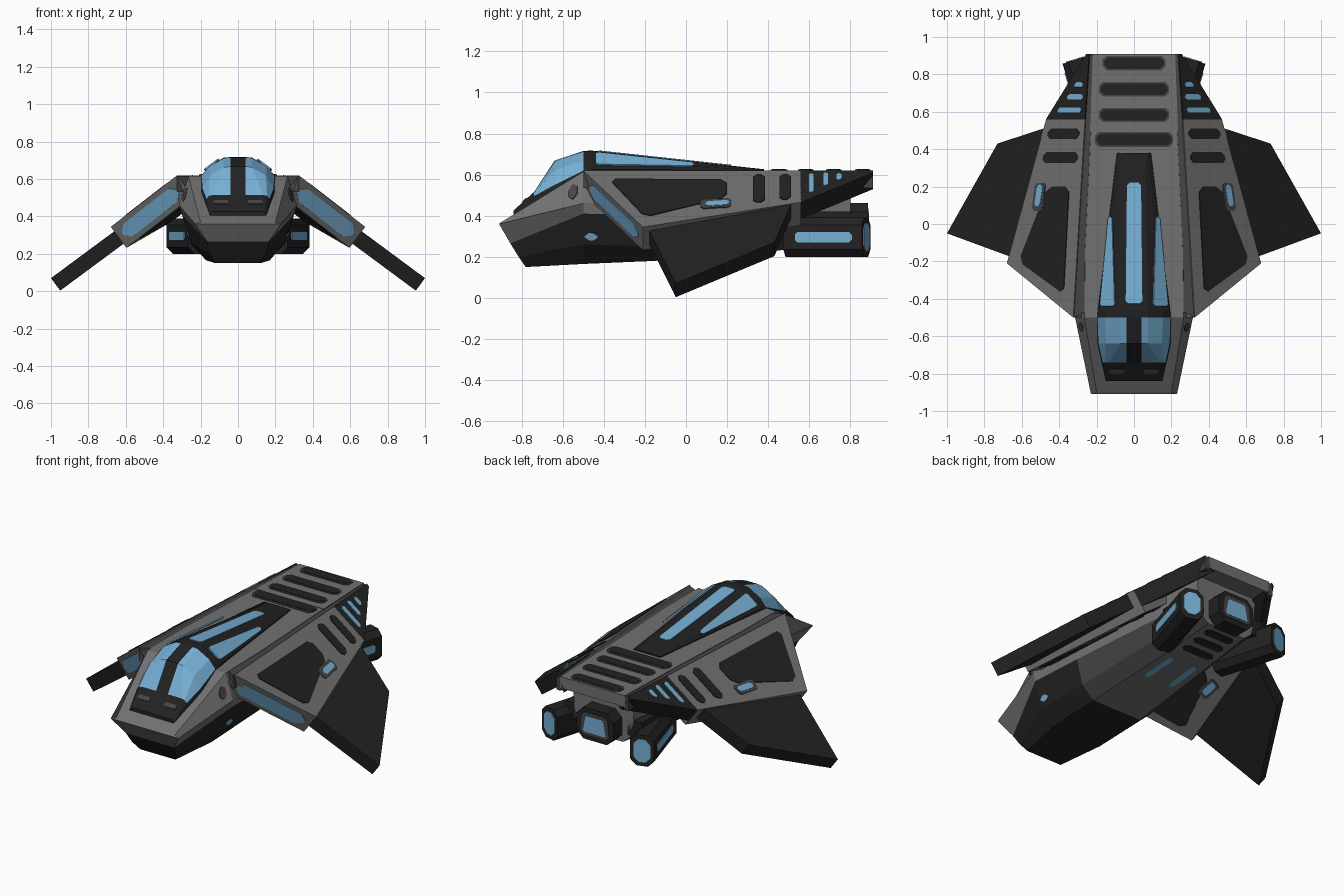
import bpy, bmesh, math
from mathutils import Vector as V

if "Cube" in bpy.data.objects:
    bpy.data.objects.remove(bpy.data.objects["Cube"])

def mat(name, c):
    m = bpy.data.materials.new(name)
    m.diffuse_color = (*c, 1)
    m.use_nodes = True
    m.node_tree.nodes["Principled BSDF"].inputs["Base Color"].default_value = m.diffuse_color
    return m

GREY, BLACK, BLUE, DARK = 0, 1, 2, 3
MATS = [mat("hull grey", (.165, .165, .165)), mat("matte black", (.016, .016, .016)),
        mat("glass blue", (.18, .43, .66)), mat("dark grey", (.06, .06, .065))]

def make(name, verts, faces, mats, mirror=False):
    bm = bmesh.new()
    for s in ((1, -1) if mirror else (1,)):
        vs = [bm.verts.new((v[0] * s, v[1], v[2])) for v in verts]
        for f, m in zip(faces, mats):
            bm.faces.new([vs[i] for i in f]).material_index = m
    bmesh.ops.recalc_face_normals(bm, faces=bm.faces)
    me = bpy.data.meshes.new(name)
    bm.to_mesh(me)
    bm.free()
    for m in MATS:
        me.materials.append(m)
    ob = bpy.data.objects.new(name, me)
    bpy.context.collection.objects.link(ob)
    return ob

def prism(name, pts, off, m, mirror=True):
    """Solid between a polygon and its copy moved by off."""
    n = len(pts)
    verts = [V(p) for p in pts] + [V(p) + V(off) for p in pts]
    faces = [list(range(n)), list(range(n, 2 * n))]
    faces += [(i, (i + 1) % n, n + (i + 1) % n, n + i) for i in range(n)]
    return make(name, verts, faces, [m] * len(faces), mirror)

def panel(name, quad, m, mirror=True, c=.02, lift=(0, 0, 0)):
    """Thin plate with clipped corners, straddling the surface it lies on."""
    q = [V(p) + V(lift) for p in quad]
    n = (q[2] - q[0]).cross(q[3] - q[1]).normalized() * .0045
    pts = []
    for i in range(4):
        for o in (q[i - 1], q[(i + 1) % 4]):
            d = o - q[i]
            pts.append(q[i] + d.normalized() * min(c, d.length * .4) - n)
    return prism(name, pts, n * 2, m, mirror)

def sub(quad, u0, u1, v0, v1):
    """Part of a quad, in its own 0..1 coordinates."""
    a, b, c, d = [V(p) for p in quad]
    return [a.lerp(b, u).lerp(d.lerp(c, u), v) for u, v in ((u0, v0), (u1, v0), (u1, v1), (u0, v1))]

def loft(name, rings, rule):
    """Symmetric loft; each ring lists its right half from top to bottom."""
    k = len(rings[0])
    verts, faces, mats = [], [], []
    for r in rings:
        verts += list(r) + [(-x, y, z) for x, y, z in reversed(r)]
    n = 2 * k
    for i in range(len(rings) - 1):
        for j in range(n):
            a, b = i * n + j, i * n + (j + 1) % n
            faces.append((a, b, b + n, a + n))
            mats.append(rule(i, -1 if j == n - 1 else min(j, n - 2 - j)))
    for base, end in ((0, -1), ((len(rings) - 1) * n, 99)):
        for i in range(k - 1):
            faces.append([base + q for q in (i, i + 1, n - 2 - i, n - 1 - i)])
            mats.append(rule(end, i))
    return make(name, verts, faces, mats)

# Fuselage: flat deck, sloped nose, black belly
nose = [(.20, -.90, .368), (.23, -.91, .36), (.165, -.855, .265), (.15, -.815, .20), (.12, -.78, .15)]
H = [nose]
for y, row in ((-.50, ((.265, .615), (.315, .46), (.30, .41), (.25, .26), (.17, .165))),
               (-.15, ((.262, .617), (.29, .48), (.29, .40), (.25, .25), (.17, .18))),
               (.50, ((.23, .617), (.24, .52), (.24, .40), (.21, .30), (.14, .235))),
               (.80, ((.21, .617), (.21, .52), (.20, .40), (.18, .31), (.13, .27)))):
    H.append([(x, y, z) for x, z in row])

def hull_rule(i, s):
    if i == 99: return GREY
    if i == -1: return GREY if s < 2 else BLACK
    if s < 2: return GREY
    if i >= 2 and s == 4: return GREY
    return BLACK if i < 2 else DARK
loft("fuselage", H, hull_rule)
prism("aft_deck", [(-.235, .5, .62), (.235, .5, .62), (.22, .91, .62), (-.22, .91, .62)], (0, 0, -.07), GREY, False)
prism("deck_groove", [(.265, -.47, .614), (.325, -.5, .614), (.245, .91, .614), (.215, .91, .614)], (0, 0, -.08), DARK)

# Deck vents
for y, w, h in ((.86, .16, .03), (.72, .18, .03), (.583, .18, .03), (.452, .20, .033)):
    for nm, e, m, l in (("deck_vent_rim", .008, DARK, 0), ("deck_vent", 0, BLACK, .002)):
        panel(nm, [(-w - e, y - h - e, .62), (w + e, y - h - e, .62), (w + e, y + h + e, .62), (-w - e, y + h + e, .62)],
              m, False, .02, (0, 0, l))

# Belly vents and light strips
belly = [(-.14, .5, .235), (.14, .5, .235), (.13, .8, .27), (-.13, .8, .27)]
for v in (.1, .4, .7):
    panel("belly_vent", sub(belly, .12, .88, v, v + .17), BLACK, False)
mid = [H[2][4], (0, -.15, .18), (0, .5, .235), H[3][4]]
panel("belly_light", sub(mid, .3, .55, .55, .9), BLUE)

# Nose side details
panel("nose_vent", sub([H[0][0], H[1][0], H[1][1], H[0][1]], .82, .93, .25, .75), DARK)
panel("side_light", sub([H[1][2], H[2][2], H[2][3], H[1][3]], .02, .2, .62, .85), BLUE)

# Inner wings, drooping from the deck edge
N = V((.595, 0, .804))
T = .14
def W(x, y):
    return V((x, y, .62 - .74 * (x - (.325 - .06 * (y + .5)))))
edge = [W(.325, -.5), W(.68, -.21), W(.47, .56), W(.262, .56)]
prism("inner_wing", edge, -N * T, GREY)
prism("wing_aft_tip", [W(.262, .558), W(.472, .558), W(.255, .91), W(.24, .91)], -N * .1, BLACK)
front = [edge[0], edge[1], edge[1] - N * T, edge[0] - N * T]
panel("wing_front_light", sub(front, .1, .93, .2, .8), BLUE, True, .04)

wing_marks = [
    ("wing_panel", [(.345, .2), (.46, .2), (.615, -.2), (.375, -.375)], BLACK, .03, 0),
    ("wing_light_rim", [(.47, .22), (.525, .22), (.545, .07), (.49, .07)], DARK, .015, .001),
    ("wing_light", [(.483, .21), (.513, .21), (.53, .095), (.50, .095)], BLUE, .012, .003),
    ("wing_vent", [(.29, .51), (.455, .51), (.465, .455), (.295, .455)], BLACK, .02, 0),
    ("wing_vent", [(.30, .385), (.48, .385), (.49, .325), (.305, .325)], BLACK, .02, 0)]
for nm, pts, m, c, l in wing_marks:
    q = [W(*p) for p in pts]
    panel(nm, q, m, True, c, N * l)
    panel(nm + "_under", q, m, True, c, -N * (T + l))
for y, x0, x1 in ((.745, .27, .32), (.68, .27, .36), (.61, .28, .41)):
    panel("aft_tip_light", [W(x0, y - .014), W(x1, y - .014), W(x1 - .01, y + .014), W(x0, y + .014)], BLUE, True, .01)

# Outer wings
def O(x, y):
    return V((x, y, .07 + .74 * (1 - x)))
prism("outer_wing", [O(.62, -.19), O(1.0, -.05), O(.73, .43), O(.47, .515)], -N * .083, BLACK)

# Canopy: faceted glass over a black frame, tapering aft
C = []
for y, row in ((-.84, ((.04, .425), (.14, .425), (.145, .42), (.15, .41), (.155, .36))),
               (-.74, ((.04, .515), (.135, .515), (.155, .51), (.168, .495), (.18, .42))),
               (-.64, ((.04, .668), (.075, .662), (.15, .62), (.19, .55), (.205, .48))),
               (-.50, ((.04, .715), (.075, .712), (.155, .668), (.195, .62), (.213, .56))),
               (-.46, ((.04, .717), (.075, .715), (.155, .665), (.19, .625), (.21, .56))),
               (.38, ((.03, .626), (.06, .625), (.075, .624), (.09, .622), (.10, .56)))):
    C.append([(x, y, z) for x, z in row])
loft("canopy", C, lambda i, s: BLUE if i in (1, 2) and s in (0, 1, 2) else BLACK)
top = [(-.075, -.46, .717), (.075, -.46, .717), (.06, .38, .626), (-.06, .38, .626)]
panel("canopy_top_window", sub(top, .2, .8, .04, .81), BLUE, False, .015)
side = [C[4][1], C[4][3], C[5][3], C[5][1]]
panel("canopy_side_window", [V(p) for p in ((.098, -.44, .702), (.178, -.44, .642), (.132, .04, .634), (.112, .04, .651))],
      BLUE, True, .012, (.004, 0, .006))
panel("hood_slot", [(.05, -.795, .4655), (.13, -.795, .4655), (.13, -.775, .4835), (.05, -.775, .4835)], DARK, True, .004)

# Side engines: octagonal pods splayed outwards
def octagon(w, h, c):
    r = [(w, h - c), (w - c, h), (c - w, h), (-w, h - c)]
    return r + [(-x, -z) for x, z in r]
ax, sd, rear = V((.29, .957, 0)), V((.957, -.29, 0)), V((.315, .877, .295))
def E(a, s, z):
    return rear + ax * a + sd * s + V((0, 0, z))
prism("engine_pod", [E(-.4, s, z) for s, z in octagon(.07, .095, .035)], ax * .4, BLACK)
prism("engine_pod_glow", [E(-.001, s, z) for s, z in octagon(.05, .07, .03)], ax * .006, BLUE)
panel("engine_pod_light", [E(a, .07, z) for a, z in ((-.34, -.025), (-.05, -.025), (-.05, .025), (-.34, .025))], BLUE, True, .012)
prism("engine_pylon", [(.16, .56, .42), (.26, .56, .42), (.26, .8, .42), (.16, .8, .42)], (0, 0, -.1), BLACK)

# Centre engine
prism("centre_engine", [(x, .78, .365 + z) for x, z in octagon(.125, .097, .045)], (0, .105, 0), BLACK, False)
panel("centre_engine_glow_rim", [(-.1, .885, .30), (.1, .885, .30), (.085, .885, .435), (-.085, .885, .435)], DARK, False, .02)
panel("centre_engine_glow", [(-.08, .887, .315), (.08, .887, .315), (.06, .887, .415), (-.06, .887, .415)], BLUE, False, .01)
